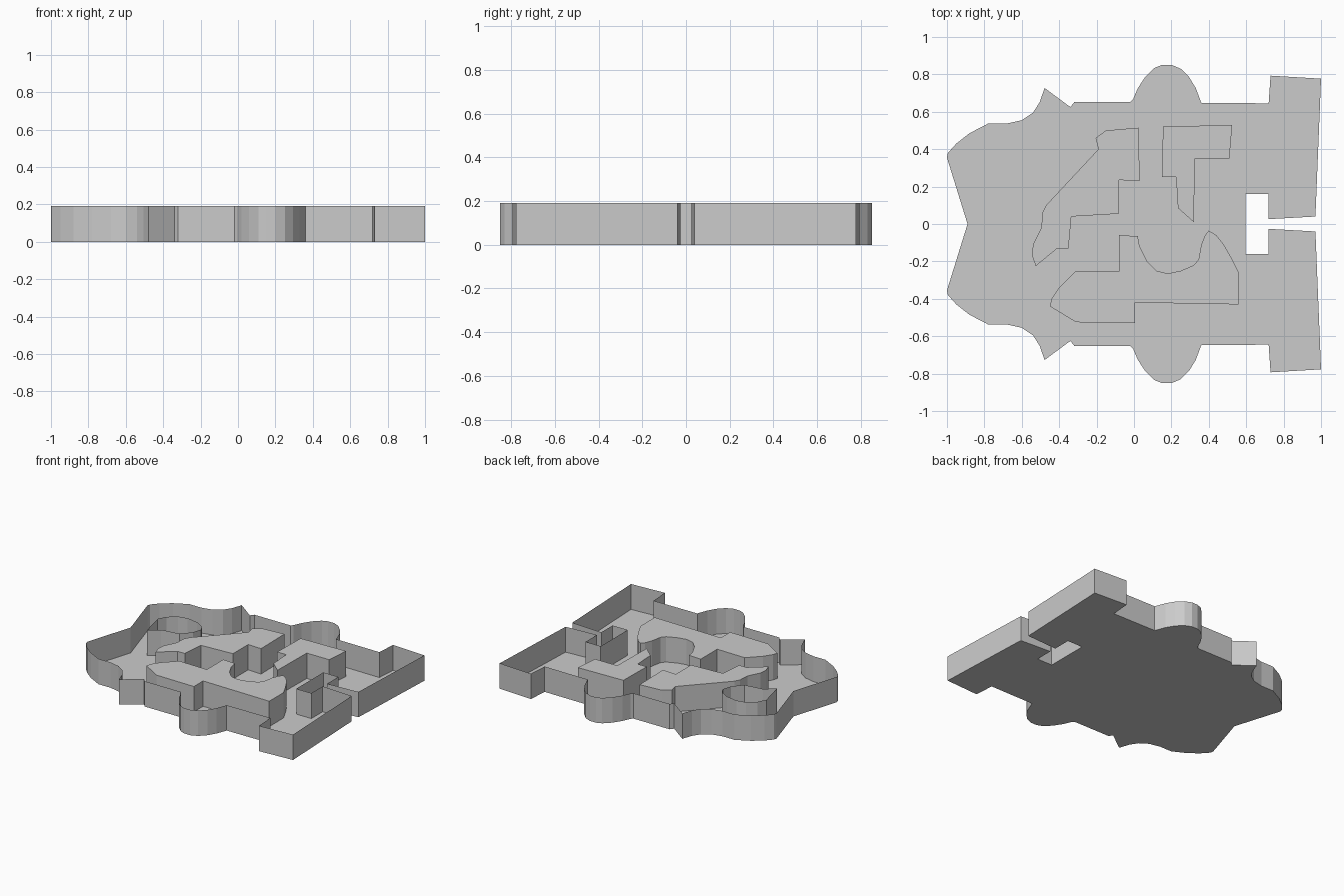
import bpy, bmesh

H = 0.19  # wall height


def walled_shape(name, pts, floor=False, roof=False):
    """Thin upright walls along a closed outline, with optional floor or roof."""
    bm = bmesh.new()
    low = [bm.verts.new((x, y, 0)) for x, y in pts]
    top = [bm.verts.new((x, y, H)) for x, y in pts]
    n = len(pts)
    for i in range(n):
        j = (i + 1) % n
        bm.faces.new((low[i], low[j], top[j], top[i]))
    caps = []
    if floor:
        caps.append(bm.faces.new(low))
    if roof:
        caps.append(bm.faces.new(top))
    bmesh.ops.recalc_face_normals(bm, faces=bm.faces)
    if caps:
        bmesh.ops.triangulate(bm, faces=caps)
    mesh = bpy.data.meshes.new(name)
    bm.to_mesh(mesh)
    bm.free()
    obj = bpy.data.objects.new(name, mesh)
    bpy.context.collection.objects.link(obj)
    return obj


# Outer tray: half outline mirrored across y = 0
half = [(-1, .355), (-.995, .38), (-.95, .43), (-.88, .485), (-.78, .537),
        (-.68, .537), (-.6, .555), (-.54, .595), (-.505, .65), (-.478, .727),
        (-.34, .625), (-.32, .651), (-.02, .651), (-.005, .667), (.02, .725),
        (.06, .787), (.11, .835), (.15, .851), (.2, .851), (.25, .83),
        (.295, .785), (.33, .727), (.36, .648), (.72, .645), (.73, .793),
        (1, .777), (.97, .04), (.72, .026), (.72, .16), (.595, .16)]
outline = [(-.89, 0)] + half + [(x, -y) for x, y in reversed(half)]
walled_shape("outer_tray", outline, floor=True)

# Raised flat-topped islands
walled_shape("left_island", [
    (.025, .515), (-.15, .5), (-.205, .46), (-.19, .4), (-.47, .1),
    (-.49, .06), (-.495, -.02), (-.54, -.11), (-.545, -.17), (-.525, -.225),
    (-.41, -.13), (-.35, -.13), (-.335, .04), (-.08, .055), (-.08, .235),
    (.03, .23)], roof=True)
walled_shape("back_island", [
    (.155, .52), (.525, .53), (.51, .35), (.325, .35), (.32, .01),
    (.235, .085), (.225, .25), (.15, .25)], roof=True)
walled_shape("front_island", [
    (-.08, -.06), (.02, -.065), (.03, -.12), (.07, -.2), (.12, -.25),
    (.18, -.265), (.25, -.25), (.32, -.22), (.345, -.19), (.36, -.11),
    (.38, -.06), (.4, -.035), (.44, -.06), (.48, -.11), (.52, -.18),
    (.56, -.26), (.56, -.43), (.005, -.42), (.005, -.53), (-.31, -.525),
    (-.45, -.44), (-.44, -.4), (-.4, -.34), (-.31, -.25), (-.08, -.255)],
    roof=True)

# Small open-topped ring of walls near the left end
walled_shape("open_ring", [
    (-.775, .03), (-.82, .22), (-.79, .28), (-.73, .33), (-.66, .345),
    (-.57, .33), (-.5, .29), (-.48, .25), (-.5, .18), (-.56, .11),
    (-.63, .1), (-.7, .09)])
